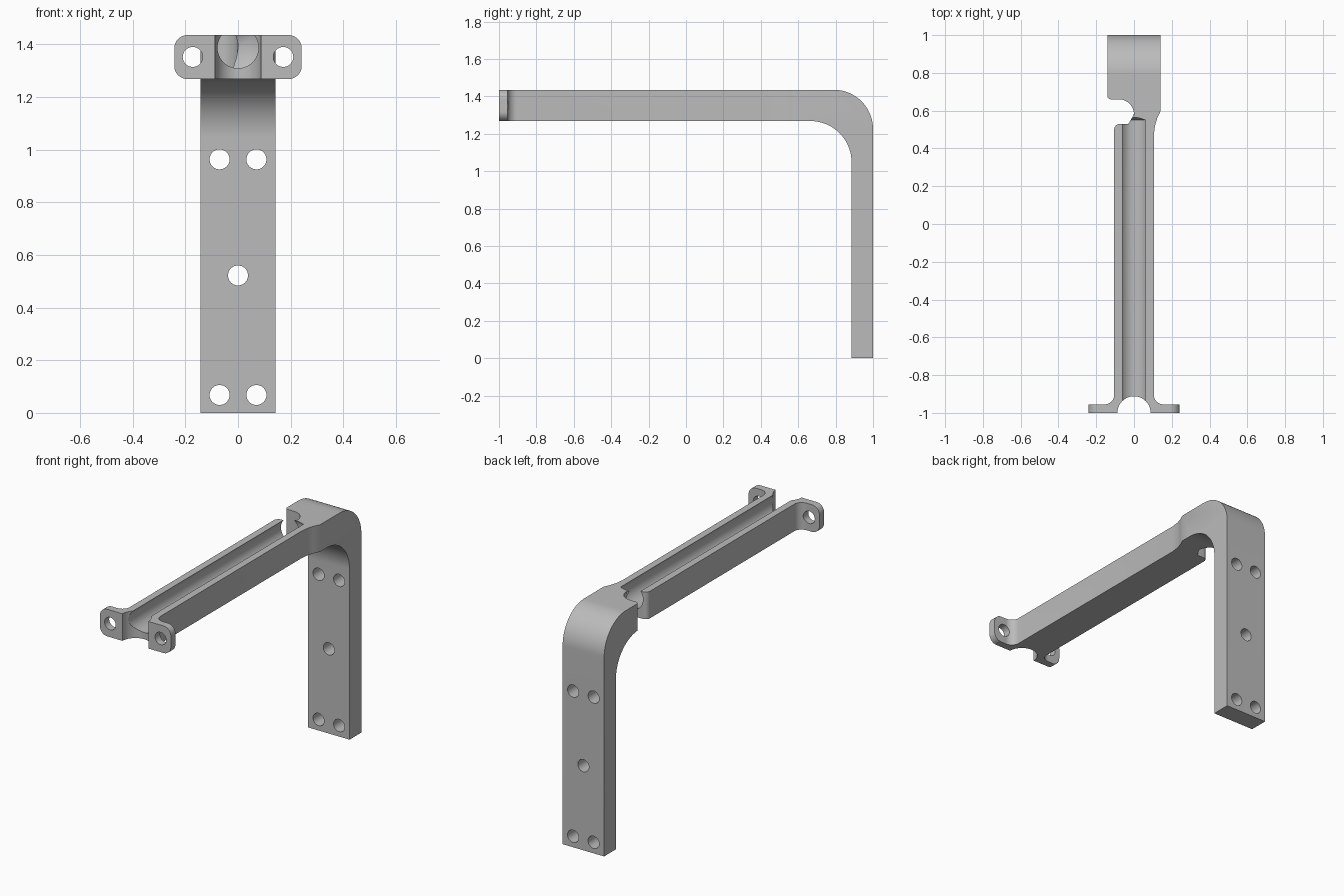
import bpy, bmesh
from math import sin, cos, pi, radians
from mathutils import Matrix, Vector

if "Cube" in bpy.data.objects:
    bpy.data.objects.remove(bpy.data.objects["Cube"], do_unlink=True)

steel = bpy.data.materials.new("plain grey")
steel.use_nodes = True
grey = (0.5, 0.5, 0.5, 1)
steel.diffuse_color = grey
steel.node_tree.nodes["Principled BSDF"].inputs["Base Color"].default_value = grey


def arc(cx, cy, r, start, end, n=12):
    """Points along a circular arc, angles in degrees."""
    angles = [radians(start + (end - start) * i / n) for i in range(n + 1)]
    return [(cx + r * cos(a), cy + r * sin(a)) for a in angles]


def finish(name, bm):
    bmesh.ops.recalc_face_normals(bm, faces=bm.faces)
    mesh = bpy.data.meshes.new(name)
    bm.to_mesh(mesh)
    bm.free()
    mesh.materials.append(steel)
    obj = bpy.data.objects.new(name, mesh)
    bpy.context.collection.objects.link(obj)
    return obj


def prism(name, points, place, low, high):
    """Extrude an outline; place(u, v, w) turns it into space."""
    bm = bmesh.new()
    face = bm.faces.new([bm.verts.new(place(u, v, low)) for u, v in points])
    new = bmesh.ops.extrude_face_region(bm, geom=[face])["geom"]
    shift = Vector(place(0, 0, high)) - Vector(place(0, 0, low))
    bmesh.ops.translate(bm, vec=shift, verts=[g for g in new if isinstance(g, bmesh.types.BMVert)])
    return finish(name, bm)


def drill(name, x, z, r, y0, y1, tip=0):
    """Cylinder along y, with an optional pointed end."""
    bm = bmesh.new()
    bmesh.ops.create_cone(bm, cap_ends=True, segments=40, radius1=r, radius2=r, depth=y1 - y0)
    bm.transform(Matrix.Translation((x, (y0 + y1) / 2, z)) @ Matrix.Rotation(-pi / 2, 4, "X"))
    if tip:
        bm.normal_update()
        end = max(bm.faces, key=lambda f: f.calc_center_median().y)
        centre = bmesh.ops.poke(bm, faces=[end])["verts"][0]
        centre.co.y = y1 + tip
    return finish(name, bm)


def combine(target, cutter, operation):
    cutter.hide_render = True
    mod = target.modifiers.new("cut", "BOOLEAN")
    mod.operation, mod.object, mod.solver = operation, cutter, "EXACT"
    bpy.context.view_layer.objects.active = target
    bpy.ops.object.modifier_apply(modifier=mod.name)
    bpy.data.objects.remove(cutter, do_unlink=True)


TOP, UNDER, MID = 1.435, 1.268, 1.352

# Side outline: upright plate, rounded elbow, long arm
side = [(1, 0)] + arc(0.79, TOP - 0.21, 0.21, 0, 90, 24) + [(-1, TOP), (-1, UNDER)]
side += arc(0.665, UNDER - 0.22, 0.22, 90, 0, 24) + [(0.885, 0)]
bracket = prism("wall_bracket", side, lambda u, v, w: (w, u, v), -0.5, 0.5)

# Plan outline: flanges, narrow arm, right flare, wide elbow, left notch
plan = [(-0.242, -1.1), (0.242, -1.1), (0.242, -0.955)]
plan += arc(0.155, -0.905, 0.05, 270, 180)
plan += [(0.105, 0.47), (0.111, 0.52), (0.123, 0.56), (0.1415, 0.6), (0.1415, 1.1), (-0.1415, 1.1)]
plan += arc(-0.1215, 0.68, 0.02, 180, 270, 6)
plan += arc(-0.08, 0.58, 0.08, 90, 0)
plan += [(-0.03, 0.53)]
plan += arc(-0.075, 0.5, 0.03, 90, 180, 8)
plan += arc(-0.155, -0.905, 0.05, 0, -90)
plan += [(-0.242, -0.955)]
combine(bracket, prism("plan_cutter", plan, lambda u, v, w: (u, v, w), -0.1, 1.6), "INTERSECT")

# Front outline: rounds the flange corners
R = 0.05
half = arc(0.242 - R, UNDER + R, R, -90, 0) + arc(0.242 - R, TOP - R, R, 0, 90)
front = [(0.16, -0.1), (0.16, UNDER)] + half
front += [(-x, z) for x, z in reversed(front)]
combine(bracket, prism("front_cutter", front, lambda u, v, w: (u, w, v), -1.3, 1.3), "INTERSECT")

# Open round channel along the arm, with a pointed drill end
combine(bracket, drill("channel_cutter", 0, 1.387, 0.078, -1.2, 0.55, 0.037), "DIFFERENCE")

# Half-round cut through the front end
scoop = prism("scoop_cutter", arc(0, -1, 0.088, 0, 351, 39), lambda u, v, w: (u, v, w), 1, 1.6)
combine(bracket, scoop, "DIFFERENCE")

# Screw holes in the flanges and the upright plate
for x in (-0.172, 0.172):
    combine(bracket, drill("flange_hole", x, MID, 0.038, -1.1, -0.94), "DIFFERENCE")
for x, z in [(-0.07, 0.963), (0.07, 0.963), (0, 0.522), (-0.07, 0.068), (0.07, 0.068)]:
    combine(bracket, drill("plate_hole", x, z, 0.038, 0.8, 1.1), "DIFFERENCE")

bpy.ops.object.select_all(action="DESELECT")
bracket.select_set(True)
bpy.context.view_layer.objects.active = bracket
bpy.ops.object.shade_smooth_by_angle(angle=radians(30))
